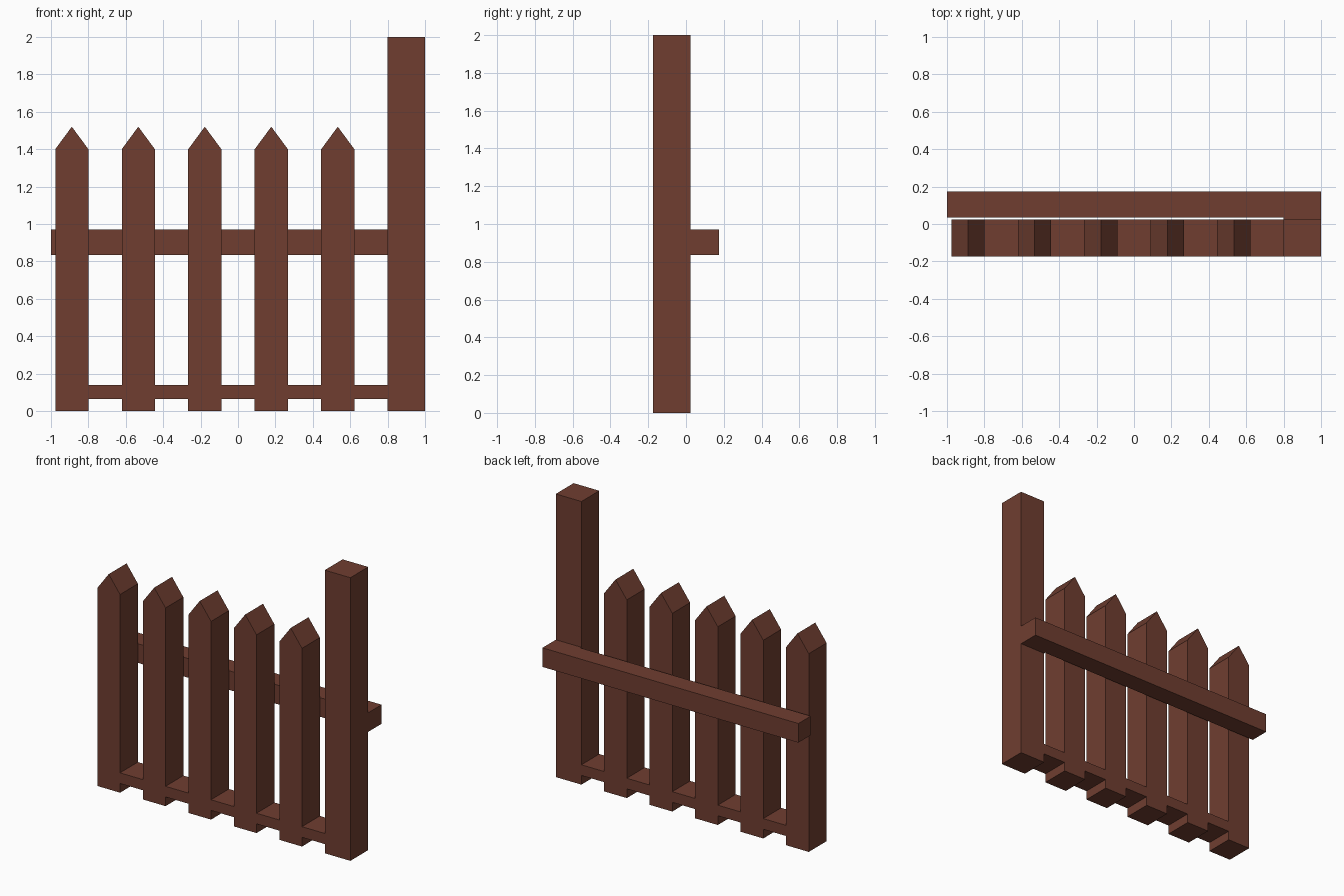
import bpy, bmesh
from mathutils import Vector

if "Cube" in bpy.data.objects:
    bpy.data.objects.remove(bpy.data.objects["Cube"])

wood = bpy.data.materials.new("brown_wood")
wood.diffuse_color = (0.16, 0.048, 0.03, 1)
wood.use_nodes = True
wood.node_tree.nodes["Principled BSDF"].inputs["Base Color"].default_value = wood.diffuse_color

FRONT, BACK = -0.174, 0.025      # depth shared by pickets, post and lower rail
PICKET_W, PITCH, FIRST_X = 0.177, 0.3555, -0.977


def prism(name, outline, sweep):
    """Extrude a flat closed outline along a vector."""
    bm = bmesh.new()
    face = bm.faces.new([bm.verts.new(p) for p in outline])
    new = bmesh.ops.extrude_face_region(bm, geom=[face])["geom"]
    bmesh.ops.translate(bm, vec=Vector(sweep),
                        verts=[v for v in new if isinstance(v, bmesh.types.BMVert)])
    bmesh.ops.recalc_face_normals(bm, faces=bm.faces)
    mesh = bpy.data.meshes.new(name)
    bm.to_mesh(mesh)
    bm.free()
    mesh.materials.append(wood)
    obj = bpy.data.objects.new(name, mesh)
    bpy.context.collection.objects.link(obj)
    return obj


def front_panel(name, xz):
    """Extrude a front-view outline through the fence depth."""
    return prism(name, [(x, FRONT, z) for x, z in xz], (0, BACK - FRONT, 0))


# Pointed pickets, each with a lower rail section filling the gap to its right
for i in range(5):
    x0 = FIRST_X + i * PITCH
    x1 = x0 + PICKET_W
    x2 = x0 + PITCH if i < 4 else 0.8
    front_panel(f"picket_{i + 1}",
                [(x0, 0), (x1, 0), (x1, 1.4), ((x0 + x1) / 2, 1.52), (x0, 1.4)])
    front_panel(f"lower_rail_{i + 1}",
                [(x1, 0.065), (x2, 0.065), (x2, 0.14), (x1, 0.14)])

# Tall end post
front_panel("post", [(0.8, 0), (1, 0), (1, 2), (0.8, 2)])

# Upper rail behind the pickets, stepped forward to meet the post
prism("upper_rail",
      [(x, y, 0.835) for x, y in [(-1, 0.036), (0.8, 0.036), (0.8, BACK),
                                  (1, BACK), (1, 0.174), (-1, 0.174)]],
      (0, 0, 0.135))
